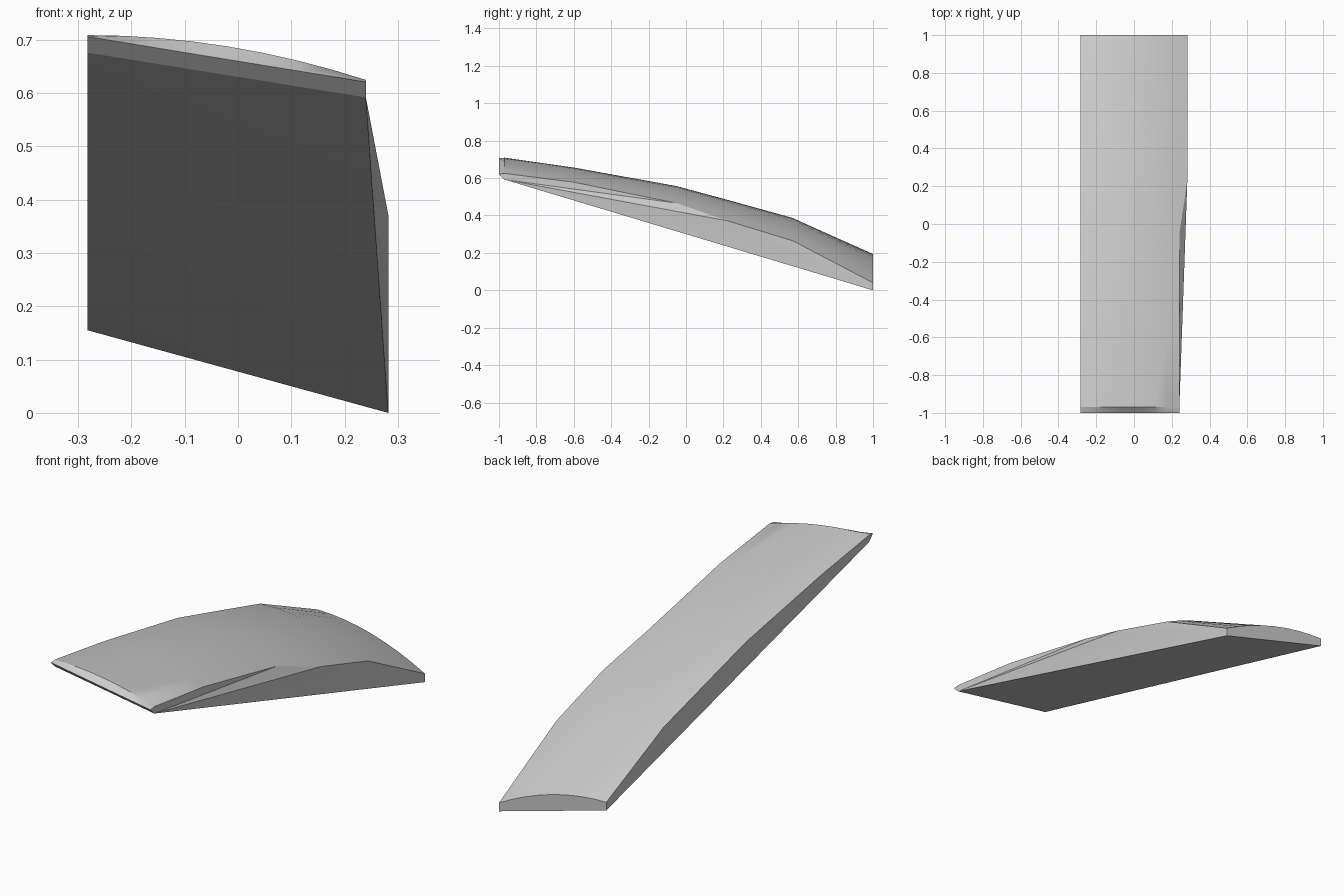
import bpy, bmesh

cube = bpy.data.objects.get("Cube")
if cube:
    bpy.data.objects.remove(cube, do_unlink=True)

grey = bpy.data.materials.new("plain grey")
grey.use_nodes = True
colour = (0.6, 0.6, 0.6, 1)
grey.diffuse_color = colour
grey.node_tree.nodes["Principled BSDF"].inputs["Base Color"].default_value = colour

HALF = 0.282      # half width
NARROW = 0.24     # right edge where the front is trimmed
SEGMENTS = 8

# Arched cross-sections: y, left z, right z, right x, crown height
stations = [
    (-1.0, 0.706, 0.621, NARROW, 0.0),
    (-0.97, 0.709, 0.625, NARROW, 0.021),
    (-0.60, 0.655, 0.578, NARROW, 0.025),
    (-0.05, 0.555, 0.466, NARROW, 0.030),
    (0.22, 0.482, 0.372, HALF, 0.036),
    (0.57, 0.386, 0.265, HALF, 0.037),
    (1.0, 0.194, 0.04, HALF, 0.038),
]

bm = bmesh.new()


def arch(y, z_left, z_right, x_right, crown):
    row = []
    for i in range(SEGMENTS + 1):
        t = i / SEGMENTS
        x = -HALF + t * (x_right + HALF)
        z = z_left + t * (z_right - z_left) + 4 * crown * t * (1 - t)
        row.append(bm.verts.new((x, y, z)))
    return row


# Curved top
rows = [arch(*s) for s in stations]
for a, b in zip(rows, rows[1:]):
    for i in range(SEGMENTS):
        bm.faces.new((a[i], a[i + 1], b[i + 1], b[i]))

# Underside corners
front_l = bm.verts.new((-HALF, -0.97, 0.676))
front_r = bm.verts.new((NARROW, -0.97, 0.592))
back_l = bm.verts.new((-HALF, 1, 0.155))
back_r = bm.verts.new((HALF, 1, 0))
bm.faces.new((front_l, back_r, front_r))
bm.faces.new((front_l, back_l, back_r))

# Front bevel and back end
bm.faces.new([front_l, front_r] + rows[0][::-1])
bm.faces.new([back_r, back_l] + rows[-1])

# Flat left side
bm.faces.new([back_l, front_l] + [r[0] for r in rows])

# Right side: trimmed front, two twisted facets, flat back
edge = [r[-1] for r in rows]
bm.faces.new([front_r] + edge[:4])
bm.faces.new((front_r, edge[3], edge[4]))
bm.faces.new((front_r, edge[4], back_r))
bm.faces.new([back_r] + edge[4:])

bmesh.ops.recalc_face_normals(bm, faces=bm.faces)
mesh = bpy.data.meshes.new("curved_panel")
bm.to_mesh(mesh)
bm.free()
mesh.materials.append(grey)
panel = bpy.data.objects.new("curved_panel", mesh)
bpy.context.collection.objects.link(panel)

# Smooth the arch, keep the rim sharp
bpy.ops.object.select_all(action="DESELECT")
panel.select_set(True)
bpy.context.view_layer.objects.active = panel
bpy.ops.object.shade_smooth_by_angle(angle=0.4)
